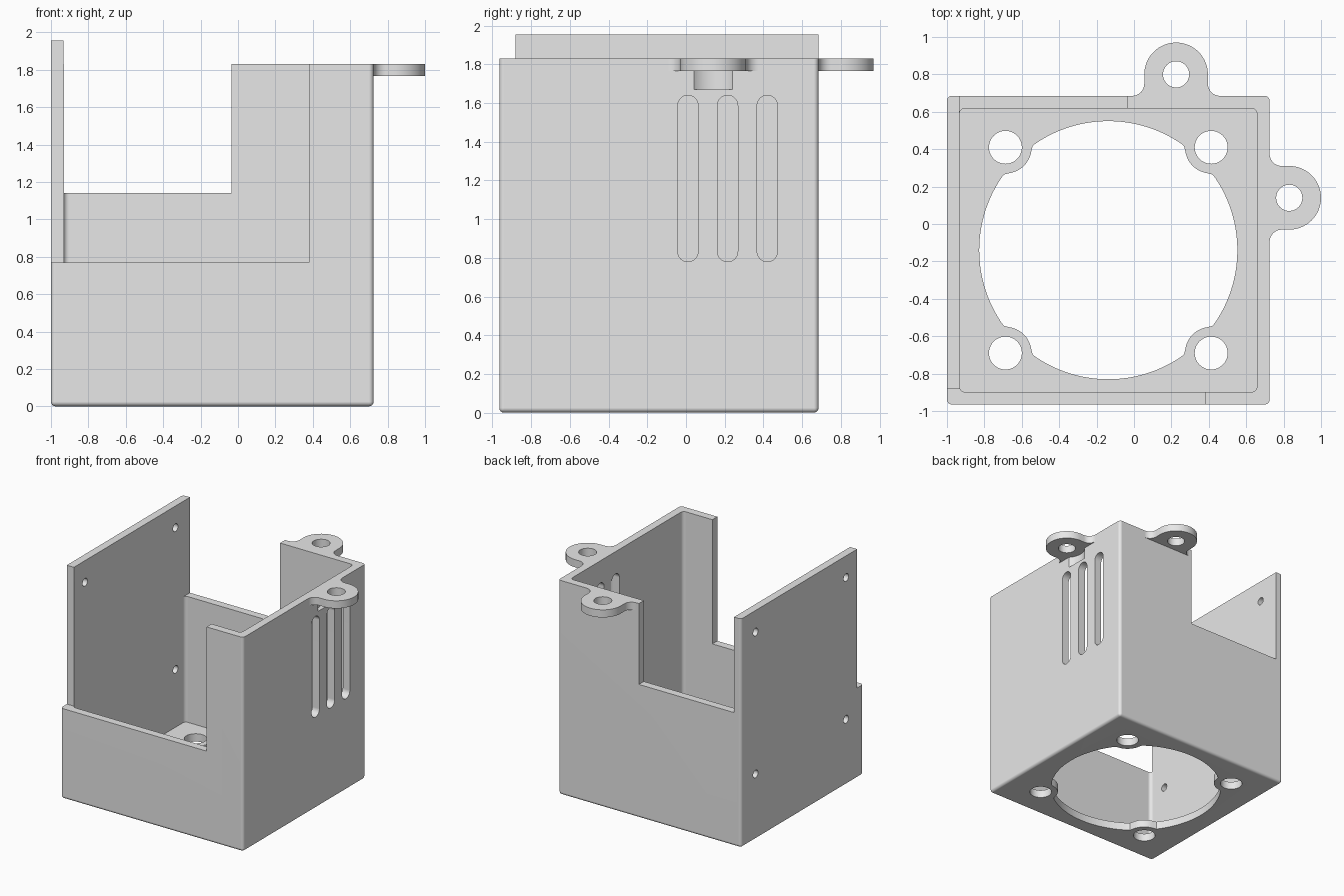
import bpy, bmesh
from math import sin, cos, pi, sqrt, radians, atan2

scene_cube = bpy.data.objects.get("Cube")
if scene_cube:
    bpy.data.objects.remove(scene_cube, do_unlink=True)

# Overall sizes
X0, X1, Y0, Y1 = -1.0, 0.725, -0.965, 0.685
WALL = 0.067
TOP, PANEL_TOP = 1.83, 1.955
CX, CY = (X0 + X1) / 2, (Y0 + Y1) / 2

grey = bpy.data.materials.new("light_grey")
grey.use_nodes = True
grey.diffuse_color = (0.8, 0.8, 0.8, 1)
grey.node_tree.nodes["Principled BSDF"].inputs["Base Color"].default_value = (0.8, 0.8, 0.8, 1)


def finish(name, bm):
    bmesh.ops.recalc_face_normals(bm, faces=bm.faces)
    mesh = bpy.data.meshes.new(name)
    bm.to_mesh(mesh)
    bm.free()
    mesh.materials.append(grey)
    ob = bpy.data.objects.new(name, mesh)
    bpy.context.collection.objects.link(ob)
    return ob


def prism(name, outline, lo, hi, along_x=False):
    """Extrude a 2D outline along z, or a (y, z) outline along x."""
    bm = bmesh.new()
    place = (lambda u, v, w: (w, u, v)) if along_x else (lambda u, v, w: (u, v, w))
    face = bm.faces.new([bm.verts.new(place(u, v, lo)) for u, v in outline])
    new = bmesh.ops.extrude_face_region(bm, geom=[face])["geom"]
    bmesh.ops.translate(bm, vec=place(0, 0, hi - lo),
                        verts=[g for g in new if isinstance(g, bmesh.types.BMVert)])
    return finish(name, bm)


def arc(cx, cy, r, a0, a1, n):
    return [(cx + r * cos(radians(a0 + (a1 - a0) * i / n)),
             cy + r * sin(radians(a0 + (a1 - a0) * i / n))) for i in range(n + 1)]


def circle(cx, cy, r, n=40):
    return arc(cx, cy, r, 0, 360, n)[:-1]


def rect(x0, x1, y0, y1):
    return [(x0, y0), (x1, y0), (x1, y1), (x0, y1)]


def round_rect(x0, x1, y0, y1, r, n=6):
    return (arc(x1 - r, y1 - r, r, 0, 90, n) + arc(x0 + r, y1 - r, r, 90, 180, n)
            + arc(x0 + r, y0 + r, r, 180, 270, n) + arc(x1 - r, y0 + r, r, 270, 360, n))


def combine(target, other, operation="DIFFERENCE"):
    mod = target.modifiers.new("combine", "BOOLEAN")
    mod.operation, mod.solver, mod.object = operation, "EXACT", other
    bpy.ops.object.select_all(action="DESELECT")
    bpy.context.view_layer.objects.active = target
    target.select_set(True)
    bpy.ops.object.modifier_apply(modifier=mod.name)
    bpy.data.objects.remove(other, do_unlink=True)


# Outer block with rounded upright and bottom edges
bm = bmesh.new()
bmesh.ops.create_cube(bm, size=1)
for v in bm.verts:
    v.co = (CX + v.co.x * (X1 - X0), CY + v.co.y * (Y1 - Y0), (v.co.z + 0.5) * PANEL_TOP)
edges = [e for e in bm.edges if min(v.co.z for v in e.verts) < 0.01]
bmesh.ops.bevel(bm, geom=edges, offset=0.025, segments=4, profile=0.5, affect="EDGES")
housing = finish("fan_housing", bm)

# Cavity, and the lowered walls around the tall side panel
IN = X0 + WALL
cuts = [
    ("cavity", round_rect(IN, X1 - WALL, Y0 + WALL, Y1 - WALL, 0.03), WALL, 3),
    ("top_trim", rect(IN, 2, -2, 2), TOP, 3),
    ("front_notch", rect(-2, 0.38, -2, -0.88), 0.77, 3),
    ("back_notch", rect(IN, -0.035, 0.5, 2), 1.14, 3),
]

# Fan opening, pinched inward around the four screw bosses
R, BOSS, OFF, SMOOTH = 0.69, 0.14, 0.55, 0.02
D = OFF * sqrt(2)
opening = []
for i in range(240):
    a = 2 * pi * i / 240
    d = (a % (pi / 2)) - pi / 4
    r = R
    under = BOSS ** 2 - (D * sin(d)) ** 2
    if under > 0:
        b = D * cos(d) - sqrt(under)
        h = max(SMOOTH - abs(R - b), 0) / SMOOTH
        r = min(R, b) - h * h * SMOOTH / 4
    opening.append((CX + r * cos(a), CY + r * sin(a)))
cuts.append(("fan_opening", opening, -1, 0.3))

# Screw holes in the floor
for sx in (-1, 1):
    for sy in (-1, 1):
        cuts.append(("floor_hole", circle(CX + sx * OFF, CY + sy * OFF, 0.088), -1, 0.3))

# Screw head clearance below the right ear
EAR_Z = 1.765
cuts.append(("screw_clearance", circle(0.83, 0.14, 0.145, 64), 1.67, EAR_Z))

for name, outline, lo, hi in cuts:
    combine(housing, prism(name, outline, lo, hi))

# Vent slots in the left-hand (+x) wall
for y in (0.01, 0.215, 0.42):
    r = 0.0525
    slot = arc(y, 1.64 - r, r, 0, 180, 16) + arc(y, 0.78 + r, r, 180, 360, 16)
    combine(housing, prism("vent_slot", slot, 0.5, 1, True))

# Small holes in the tall side panel
for y in (-0.73, 0.49):
    for z in (0.56, 1.77):
        combine(housing, prism("panel_hole", circle(y, z, 0.033, 24), -1.2, -0.8, True))


# Mounting ears: rounded tab with fillets into the wall, u along wall, v outward
def ear(reach):
    r, f = 0.17, 0.065
    return ([(r + f, -0.03)] + arc(r + f, f, f, 270, 180, 8)
            + arc(0, reach, r, 0, 180, 32)
            + arc(-r - f, f, f, 0, -90, 8) + [(-r - f, -0.03)])


back_ear = [(0.225 + u, Y1 + v) for u, v in ear(0.115)]
side_ear = [(X1 + v, 0.14 - u) for u, v in ear(0.105)]
for outline, (hx, hy) in ((back_ear, (0.225, 0.80)), (side_ear, (0.83, 0.14))):
    tab = prism("mounting_ear", outline, EAR_Z, TOP)
    combine(tab, prism("ear_hole", circle(hx, hy, 0.07), 1, 3))
    combine(housing, tab, "UNION")

# Smooth rounded surfaces, crisp flat ones
bpy.ops.object.select_all(action="DESELECT")
bpy.context.view_layer.objects.active = housing
housing.select_set(True)
bpy.ops.object.shade_smooth_by_angle(angle=radians(30))
normals = housing.modifiers.new("flat_face_normals", "WEIGHTED_NORMAL")
normals.keep_sharp = True
